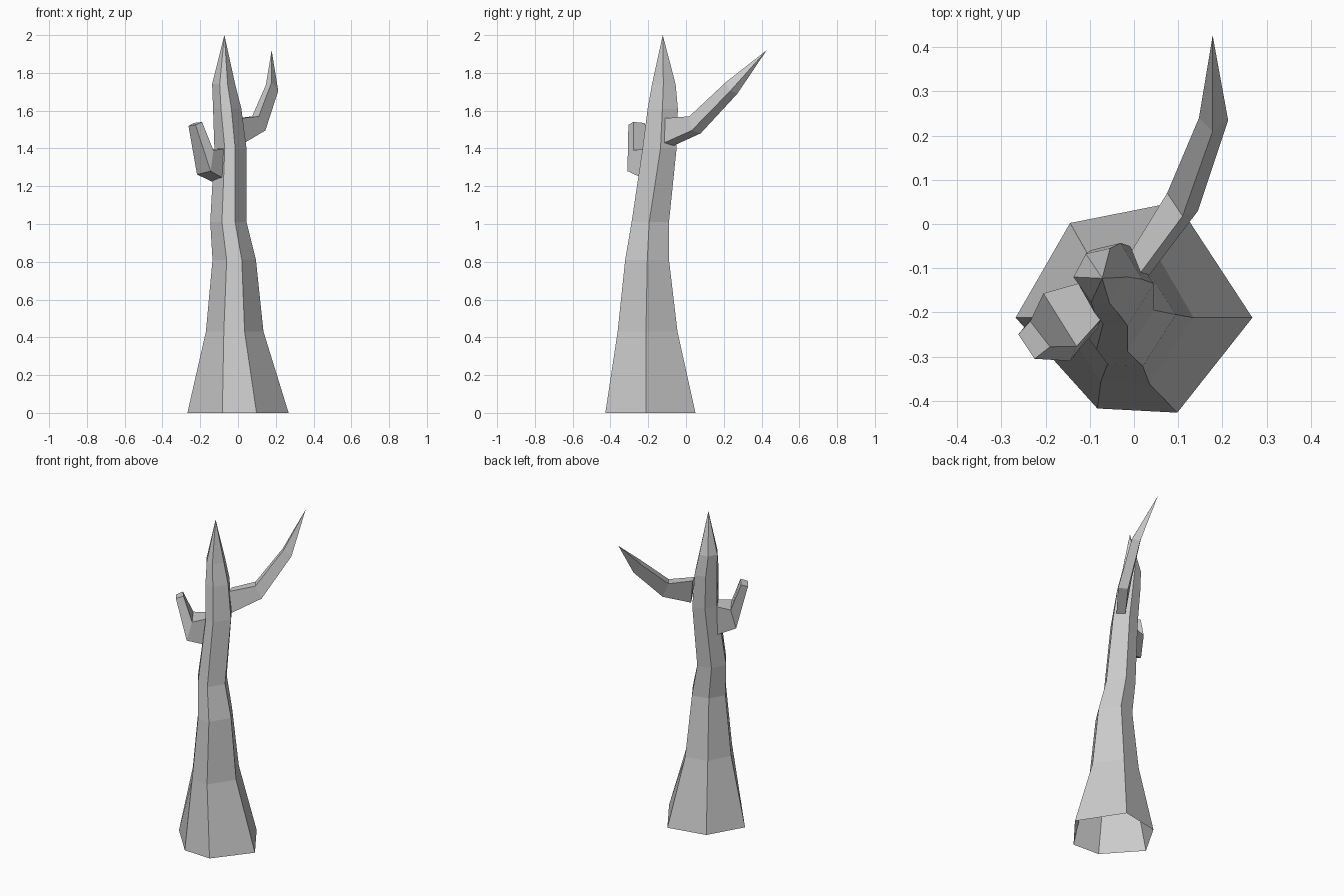
import bpy
import bmesh


def loft(name, rings, tip=None, cap_start=False, cap_end=False):
    """Skin a stack of rings, optionally closing with a pointed tip or caps."""
    bm = bmesh.new()
    loops = [[bm.verts.new(p) for p in ring] for ring in rings]
    n = len(loops[0])
    for a, b in zip(loops, loops[1:]):
        for i in range(n):
            j = (i + 1) % n
            bm.faces.new((a[i], a[j], b[j], b[i]))
    if tip:
        t = bm.verts.new(tip)
        for i in range(n):
            bm.faces.new((loops[-1][i], loops[-1][(i + 1) % n], t))
    if cap_start:
        bm.faces.new(loops[0][::-1])
    if cap_end:
        bm.faces.new(loops[-1])
    bmesh.ops.recalc_face_normals(bm, faces=bm.faces)
    mesh = bpy.data.meshes.new(name)
    bm.to_mesh(mesh)
    bm.free()
    obj = bpy.data.objects.new(name, mesh)
    bpy.context.collection.objects.link(obj)
    return obj


def trunk_ring(z, left, front_left, front_right, right, front, mid, back):
    """Six-sided, slightly irregular trunk section."""
    w = right - left
    d = back - front
    return [(left, mid, z), (front_left, front + 0.02 * d, z),
            (front_right, front, z), (right, mid, z),
            (left + 0.68 * w, back, z), (left + 0.23 * w, back - 0.1 * d, z)]


# Trunk: flared, open at the bottom, pointed at the top
sections = [
    (0.00, -0.268, -0.083, 0.098, 0.268, -0.427, -0.212, 0.05),
    (0.43, -0.170, -0.075, 0.035, 0.135, -0.362, -0.212, -0.045),
    (0.81, -0.135, -0.060, 0.020, 0.095, -0.322, -0.205, -0.09),
    (1.01, -0.147, -0.085, -0.015, 0.045, -0.288, -0.195, -0.09),
    (1.40, -0.125, -0.070, -0.015, 0.045, -0.230, -0.135, -0.05),
    (1.61, -0.132, -0.090, -0.035, 0.018, -0.203, -0.125, -0.043),
    (1.74, -0.137, -0.097, -0.055, -0.015, -0.180, -0.120, -0.055),
]
loft("trunk", [trunk_ring(*s) for s in sections], tip=(-0.072, -0.123, 2.0))

# Long pointed branch rising to the back right
loft("long_branch", [
    [(-0.005, -0.06, 1.56), (0.015, -0.11, 1.56),
     (0.035, -0.115, 1.43), (0.01, -0.065, 1.415)],
    [(0.075, 0.07, 1.57), (0.11, 0.018, 1.57),
     (0.145, 0.03, 1.495), (0.11, 0.078, 1.48)],
    [(0.147, 0.24, 1.735), (0.178, 0.21, 1.75),
     (0.213, 0.235, 1.705), (0.18, 0.272, 1.69)],
], tip=(0.178, 0.427, 1.92), cap_start=True)

# Short broken branch at the front left
loft("short_branch", [
    [(-0.11, -0.13, 1.40), (-0.07, -0.21, 1.40),
     (-0.07, -0.22, 1.238), (-0.122, -0.14, 1.217)],
    [(-0.205, -0.157, 1.39), (-0.13, -0.277, 1.39),
     (-0.145, -0.31, 1.28), (-0.217, -0.195, 1.262)],
    [(-0.235, -0.22, 1.535), (-0.19, -0.278, 1.54),
     (-0.225, -0.305, 1.525), (-0.262, -0.25, 1.518)],
], cap_start=True, cap_end=True)
